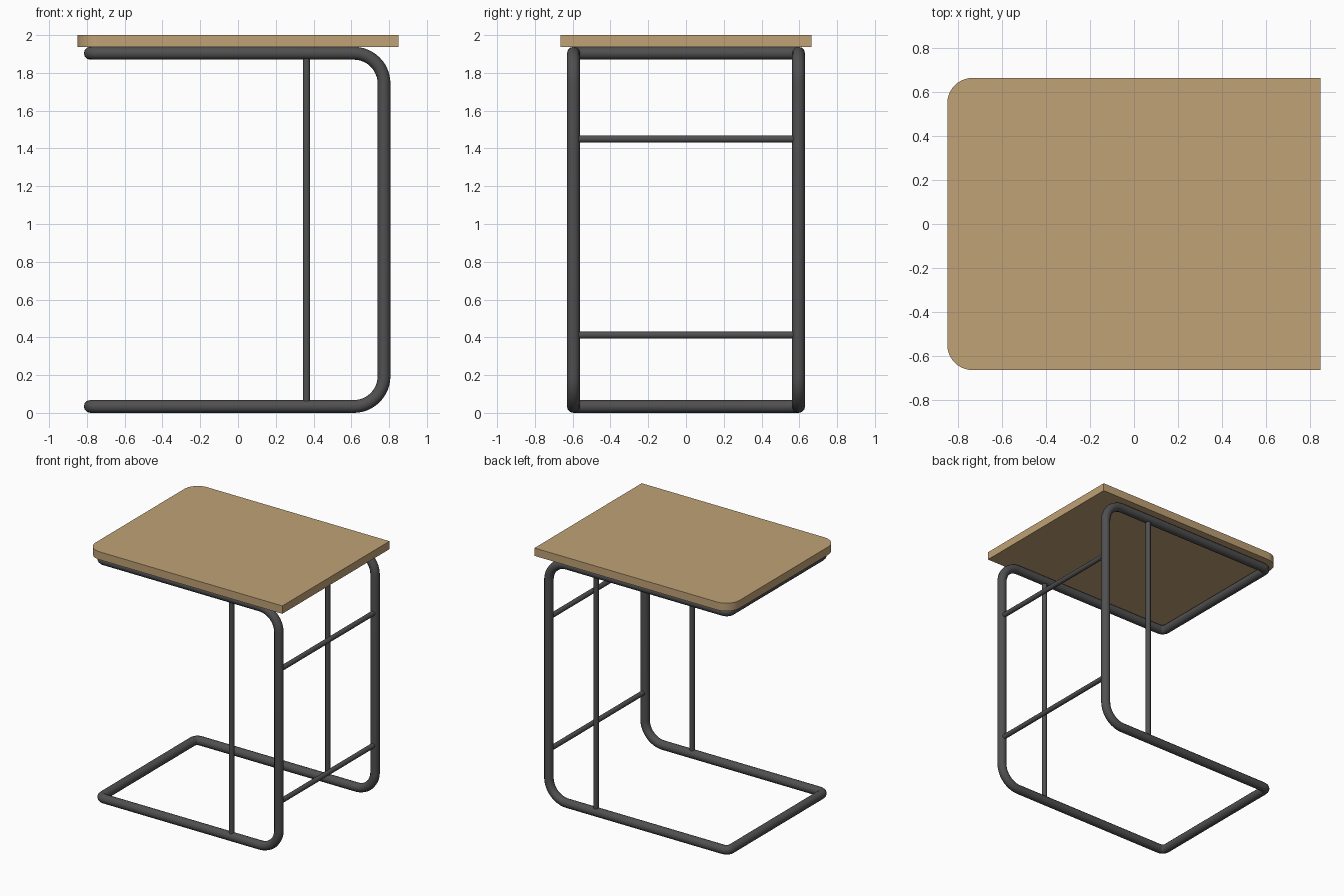
import bpy, bmesh, math
from mathutils import Vector

if "Cube" in bpy.data.objects:
    bpy.data.objects.remove(bpy.data.objects["Cube"])


def material(name, rgb):
    m = bpy.data.materials.new(name)
    m.diffuse_color = (*rgb, 1)
    m.use_nodes = True
    m.node_tree.nodes["Principled BSDF"].inputs["Base Color"].default_value = m.diffuse_color
    return m


WOOD = material("light_wood", (0.53, 0.36, 0.18))
STEEL = material("dark_grey_steel", (0.08, 0.08, 0.08))

TUBE, ROD = 0.034, 0.019
X0, X1, Y = -0.782, 0.773, 0.596      # tube centre lines
Z0, Z1 = TUBE, 1.904


def fillet(p, a, b, r, n):
    """Arc points rounding the right-angle corner p between neighbours a and b."""
    u, v = (a - p).normalized(), (b - p).normalized()
    c = p + (u + v) * r
    return [c - v * r * math.cos(t) - u * r * math.sin(t)
            for t in (math.pi / 2 * i / n for i in range(n + 1))]


def rounded(corners):
    """Closed path from (point, radius, steps) corners."""
    pts = []
    for i, (p, r, n) in enumerate(corners):
        p = Vector(p)
        if r == 0:
            pts.append(p)
            continue
        a = Vector(corners[i - 1][0])
        b = Vector(corners[(i + 1) % len(corners)][0])
        pts += fillet(p, a, b, r, n)
    return pts


def tube(name, pts, radius, closed=False):
    cu = bpy.data.curves.new(name, 'CURVE')
    cu.dimensions = '3D'
    cu.bevel_depth = radius
    cu.bevel_resolution = 4
    cu.use_fill_caps = not closed
    s = cu.splines.new('POLY')
    s.points.add(len(pts) - 1)
    for q, p in zip(s.points, pts):
        q.co = (*p, 1)
    s.use_cyclic_u = closed
    ob = bpy.data.objects.new(name, cu)
    bpy.context.collection.objects.link(ob)
    bpy.ops.object.select_all(action='DESELECT')
    ob.select_set(True)
    bpy.context.view_layer.objects.active = ob
    bpy.ops.object.convert(target='MESH')
    ob = bpy.context.view_layer.objects.active
    ob.data.materials.clear()
    ob.data.materials.append(STEEL)
    bpy.ops.object.shade_smooth_by_angle(angle=math.radians(50))


# one continuous bent tube: base loop, uprights and top support
BEND, SMALL = 0.16, 0.04
tube("frame", rounded([
    ((X0, -Y, Z0), SMALL, 6), ((X1, -Y, Z0), BEND, 12),
    ((X1, -Y, Z1), BEND, 12), ((X0, -Y, Z1), SMALL, 6),
    ((X0, Y, Z1), SMALL, 6), ((X1, Y, Z1), BEND, 12),
    ((X1, Y, Z0), BEND, 12), ((X0, Y, Z0), SMALL, 6)]), TUBE, True)

# thin vertical side rods
for side, y in (("front", -Y), ("back", Y)):
    tube(side + "_side_rod", [(0.363, y, Z0), (0.363, y, Z1)], ROD)

# thin cross rods between the uprights
for level, z in (("lower", 0.412), ("upper", 1.45)):
    tube(level + "_cross_rod", [(X1, -Y, z), (X1, Y, z)], ROD)

# table top: two rounded corners on the open side, square on the other
W, D, BOTTOM = 0.85, 0.665, 1.938
outline = rounded([((-W, -D, BOTTOM), 0.115, 10), ((W, -D, BOTTOM), 0, 0),
                   ((W, D, BOTTOM), 0, 0), ((-W, D, BOTTOM), 0.115, 10)])
bm = bmesh.new()
face = bm.faces.new([bm.verts.new(p) for p in outline])
ext = bmesh.ops.extrude_face_region(bm, geom=[face], use_keep_orig=True)
bmesh.ops.translate(bm, vec=(0, 0, 2 - BOTTOM),
                    verts=[g for g in ext["geom"] if isinstance(g, bmesh.types.BMVert)])
bmesh.ops.recalc_face_normals(bm, faces=bm.faces)
me = bpy.data.meshes.new("table_top")
bm.to_mesh(me)
bm.free()
me.materials.append(WOOD)
top = bpy.data.objects.new("table_top", me)
bpy.context.collection.objects.link(top)
bpy.ops.object.select_all(action='DESELECT')
top.select_set(True)
bpy.context.view_layer.objects.active = top
bpy.ops.object.shade_smooth_by_angle(angle=math.radians(30))
